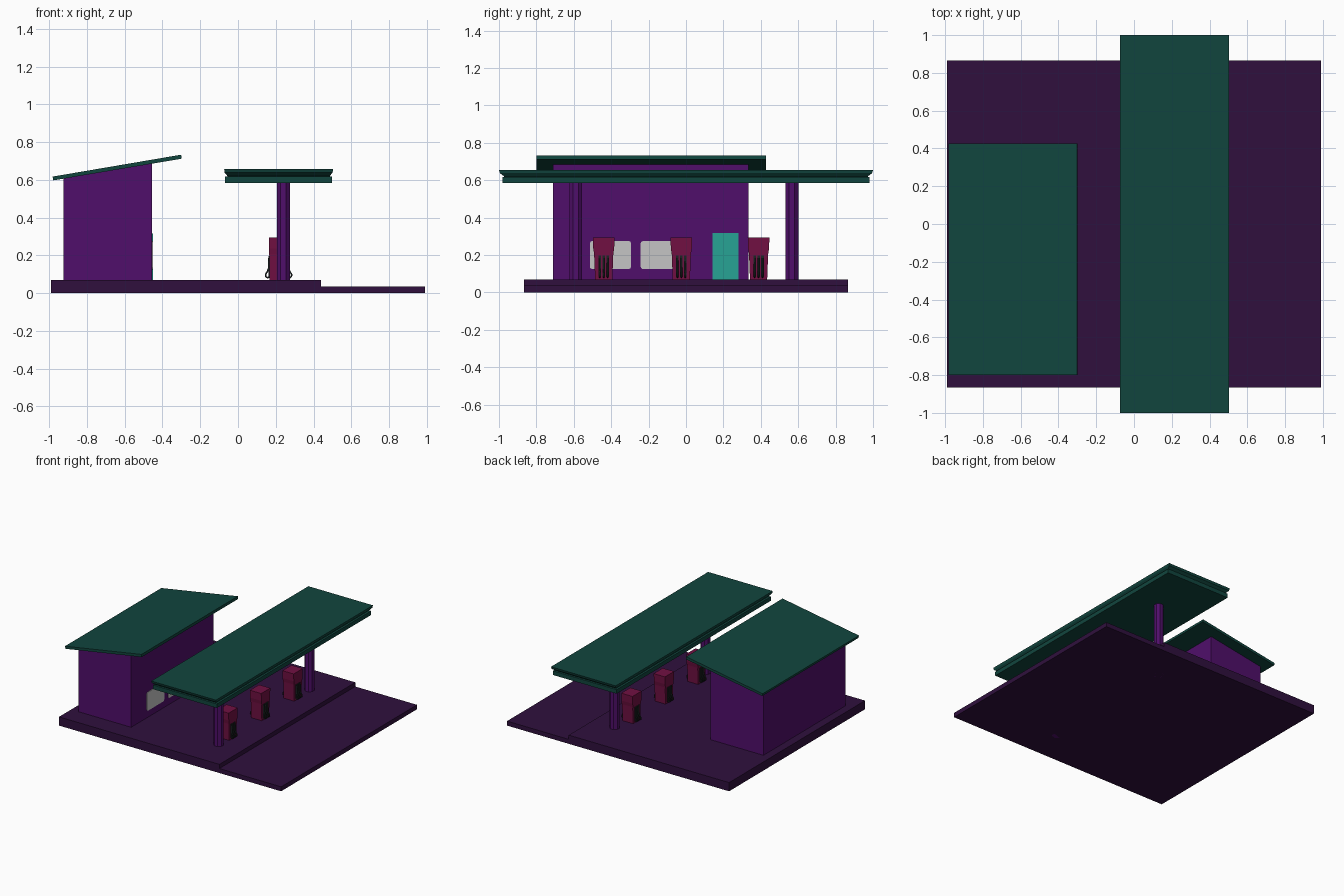
import bpy, bmesh, math

if "Cube" in bpy.data.objects:
    bpy.data.objects.remove(bpy.data.objects["Cube"])


def material(name, r, g, b):
    m = bpy.data.materials.new(name)
    m.diffuse_color = (r, g, b, 1)
    m.use_nodes = True
    m.node_tree.nodes["Principled BSDF"].inputs["Base Color"].default_value = m.diffuse_color
    return m


PURPLE = material("wall purple", 0.080, 0.0045, 0.145)
PLUM = material("paving plum", 0.029, 0.005, 0.047)
GREEN = material("roof dark green", 0.0055, 0.060, 0.048)
CRIMSON = material("pump crimson", 0.165, 0.005, 0.055)
TEAL = material("door teal", 0.020, 0.370, 0.300)
GREY = material("window light grey", 0.56, 0.56, 0.56)
BLACK = material("hose black", 0.012, 0.018, 0.018)


def mesh_object(name, bm, mat):
    bmesh.ops.recalc_face_normals(bm, faces=bm.faces)
    me = bpy.data.meshes.new(name)
    bm.to_mesh(me)
    bm.free()
    me.materials.append(mat)
    ob = bpy.data.objects.new(name, me)
    bpy.context.collection.objects.link(ob)
    return ob


def loft(name, rings, mat):
    """Join rings of equal point count into a capped solid."""
    bm = bmesh.new()
    vs = [[bm.verts.new(p) for p in ring] for ring in rings]
    n = len(vs[0])
    for a, b in zip(vs, vs[1:]):
        for i in range(n):
            bm.faces.new((a[i], a[(i + 1) % n], b[(i + 1) % n], b[i]))
    bm.faces.new(vs[0])
    bm.faces.new(vs[-1])
    return mesh_object(name, bm, mat)


def rect(cx, cy, hx, hy, z):
    return [(cx + sx * hx, cy + sy * hy, z) for sx, sy in ((-1, -1), (1, -1), (1, 1), (-1, 1))]


def box(name, x0, x1, y0, y1, z0, z1, mat):
    cx, cy, hx, hy = (x0 + x1) / 2, (y0 + y1) / 2, (x1 - x0) / 2, (y1 - y0) / 2
    return loft(name, [rect(cx, cy, hx, hy, z0), rect(cx, cy, hx, hy, z1)], mat)


def extrude_y(name, xz, y0, y1, mat):
    return loft(name, [[(x, y, z) for x, z in xz] for y in (y0, y1)], mat)


# Stepped paving
extrude_y("paving", [(-0.99, 0), (0.99, 0), (0.99, 0.036), (0.44, 0.036), (0.44, 0.07), (-0.99, 0.07)],
          -0.865, 0.865, PLUM)

# Shop with sloping top, and its overhanging roof slab
extrude_y("shop_walls", [(-0.925, 0.07), (-0.455, 0.07), (-0.455, 0.69), (-0.925, 0.61)], -0.71, 0.335, PURPLE)
extrude_y("shop_roof", [(-0.978, 0.597), (-0.298, 0.712), (-0.301, 0.733), (-0.982, 0.617)], -0.80, 0.427, GREEN)

# Door and rounded windows on the shop front
box("shop_door", -0.46, -0.450, 0.142, 0.281, 0.07, 0.317, TEAL)
for k, yc in enumerate((-0.404, -0.132)):
    outline = []
    for sy, sz, a0 in ((1, 1, 0), (-1, 1, 90), (-1, -1, 180), (1, -1, 270)):
        for step in (0, 45, 90):
            a = math.radians(a0 + step)
            outline.append((yc + sy * 0.098 + 0.012 * math.cos(a), 0.2 + sz * 0.063 + 0.012 * math.sin(a)))
    loft(f"shop_window_{k + 1}", [[(x, y, z) for y, z in outline] for x in (-0.458, -0.451)], GREY)

# Canopy with a groove around its edge
layers = ((0.284, 0.982, 0.584), (0.284, 0.982, 0.617), (0.270, 0.970, 0.619),
          (0.286, 0.995, 0.638), (0.288, 1.0, 0.656))
loft("canopy", [rect(0.215, 0, hx, hy, z) for hx, hy, z in layers], GREEN)

# Eight-sided canopy posts
for k, yc in enumerate((-0.59, 0.566)):
    r = 0.037
    ang = [math.radians(22.5 + 45 * i) for i in range(8)]
    loft(f"canopy_post_{k + 1}",
         [[(0.24 + r * math.cos(a), yc + r * math.sin(a), z) for a in ang] for z in (0, 0.59)], PURPLE)


def hose(name, x, y, side):
    """Hanging hose that bulges out near the ground."""
    cu = bpy.data.curves.new(name, 'CURVE')
    cu.dimensions = '3D'
    cu.bevel_depth = 0.005
    cu.bevel_resolution = 1
    cu.use_fill_caps = True
    pts = ((0.052, 0.185), (0.053, 0.13), (0.060, 0.113), (0.069, 0.1), (0.068, 0.088), (0.060, 0.082), (0.046, 0.084))
    sp = cu.splines.new('POLY')
    sp.points.add(len(pts) - 1)
    for p, (dx, z) in zip(sp.points, pts):
        p.co = (x + side * dx, y, z, 1)
    cu.materials.append(BLACK)
    bpy.context.collection.objects.link(bpy.data.objects.new(name, cu))


# Fuel pumps, the same on both faces
PX = 0.215
for k, yc in enumerate((-0.44, -0.025, 0.388)):
    n = f"pump_{k + 1}"
    loft(n + "_body", [rect(PX, yc, hx, hy, z) for hx, hy, z in
                       ((0.047, 0.046, 0.07), (0.047, 0.051, 0.2), (0.047, 0.053, 0.24))], CRIMSON)
    loft(n + "_head", [rect(PX, yc, hx, hy, z) for hx, hy, z in
                       ((0.050, 0.050, 0.198), (0.050, 0.056, 0.235), (0.050, 0.058, 0.295))], CRIMSON)
    for side, tag in ((-1, "left"), (1, "right")):
        for j, dy in enumerate((-0.021, 0, 0.021)):
            xa, xb = sorted((PX + side * 0.046, PX + side * 0.053))
            box(f"{n}_{tag}_nozzle_{j + 1}", xa, xb, yc + dy - 0.007, yc + dy + 0.007, 0.085, 0.197, BLACK)
            hose(f"{n}_{tag}_hose_{j + 1}", PX, yc + dy, side)
